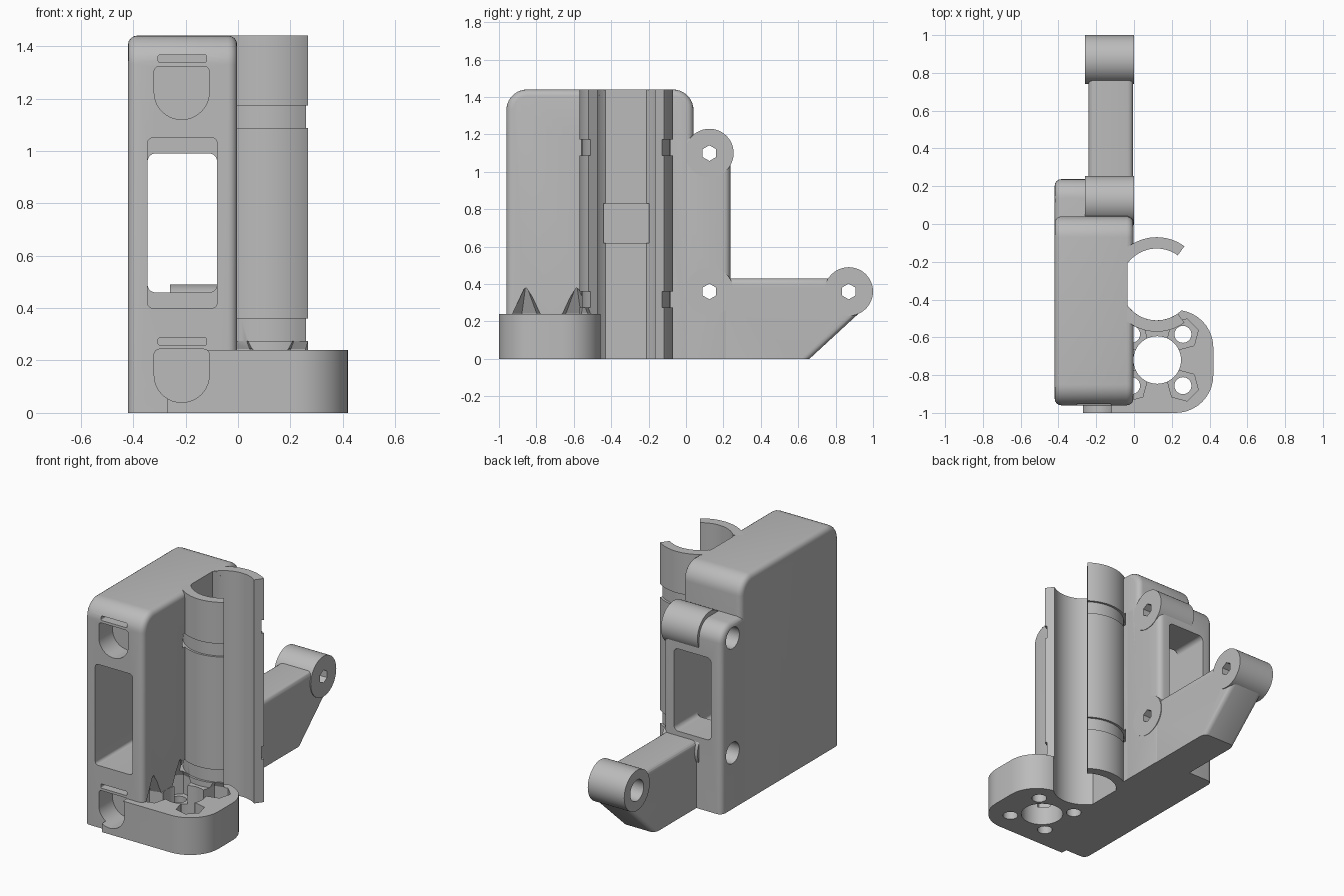
import bpy, bmesh, math
from mathutils import Vector

if "Cube" in bpy.data.objects:
    bpy.data.objects.remove(bpy.data.objects["Cube"], do_unlink=True)

grey = bpy.data.materials.new("plain grey")
grey.use_nodes = True
grey.diffuse_color = (0.5, 0.5, 0.5, 1)
grey.node_tree.nodes["Principled BSDF"].inputs["Base Color"].default_value = (0.5, 0.5, 0.5, 1)


def arc(cx, cy, r, a0, a1, n=12):
    """Points along an arc, angles in degrees."""
    angles = [math.radians(a0 + (a1 - a0) * i / n) for i in range(n + 1)]
    return [(cx + r * math.cos(a), cy + r * math.sin(a)) for a in angles]


def circle(cx, cy, r, n=48, turn=0):
    return arc(cx, cy, r, turn, turn + 360, n)[:-1]


def rounded(u0, u1, v0, v1, radii):
    """Rectangle with corner radii: low-low, high-low, high-high, low-high."""
    pts = []
    corners = ((u0, v0, 1, 1), (u1, v0, -1, 1), (u1, v1, -1, -1), (u0, v1, 1, -1))
    for i, ((u, v, su, sv), r) in enumerate(zip(corners, radii)):
        if r:
            pts += arc(u + su * r, v + sv * r, r, 180 + 90 * i, 270 + 90 * i, 10)
        else:
            pts.append((u, v))
    return pts


def ring_sector(r_in, r_out, a0, a1):
    return arc(PIPE_X, PIPE_Y, r_out, a0, a1, 40) + arc(PIPE_X, PIPE_Y, r_in, a1, a0, 40)


def prism(name, pts, axis, lo, hi, edge=0, tip=False):
    """Extrude a profile along an axis; optionally round the rims off the floor."""
    place = {"x": lambda u, v, h: (h, u, v),
             "y": lambda u, v, h: (u, h, v),
             "z": lambda u, v, h: (u, v, h)}[axis]
    bm = bmesh.new()
    low = [bm.verts.new(place(u, v, lo)) for u, v in pts]
    bm.faces.new(low)
    if tip:
        n = len(pts)
        high = [bm.verts.new(place(sum(p[0] for p in pts) / n, sum(p[1] for p in pts) / n, hi))]
    else:
        high = [bm.verts.new(place(u, v, hi)) for u, v in pts]
        bm.faces.new(high)
    for i in range(len(pts)):
        j = (i + 1) % len(pts)
        bm.faces.new([low[i], low[j], high[0]] if tip else [low[i], low[j], high[j], high[i]])
    bmesh.ops.recalc_face_normals(bm, faces=bm.faces)
    if edge:
        rims = [e for e in bm.edges
                if abs(e.verts[0].co.x - e.verts[1].co.x) < 1e-5
                and max(v.co.z for v in e.verts) > 0.01]
        bmesh.ops.bevel(bm, geom=rims, offset=edge, segments=4, profile=0.5, affect="EDGES")
    mesh = bpy.data.meshes.new(name)
    bm.to_mesh(mesh)
    bm.free()
    mesh.materials.append(grey)
    ob = bpy.data.objects.new(name, mesh)
    bpy.context.scene.collection.objects.link(ob)
    return ob


def cutter(name, *args, **kw):
    ob = prism("cutter_" + name, *args, **kw)
    ob.hide_render = True
    return ob


PIPE_X, PIPE_Y = 0.12, -0.32
HINGE_Y, HINGE_LOW, HINGE_HIGH = 0.125, 0.36, 1.1
ARM_END = 0.87

# Housing, rear block and arm
housing = prism("housing", rounded(-0.96, 0.04, 0, 1.44, (0, 0, 0.11, 0.11)), "x", -0.42, -0.003, edge=0.035)
rear_block = prism("rear_block", rounded(-0.1, 0.237, 0, 1.2, (0, 0, 0.1, 0)), "x", -0.42, -0.003, edge=0.035)
arm = prism("arm", [(0.1, 0), (0.66, 0), (0.975, 0.29), (0.87, 0.43), (0.1, 0.43)], "x", -0.24, -0.005, edge=0.03)

# Hinge barrels
barrels = [prism(name, circle(y, z, 0.13), "x", -0.26, 0) for name, y, z in (
    ("upper_barrel", HINGE_Y, HINGE_HIGH),
    ("lower_barrel", HINGE_Y, HINGE_LOW),
    ("arm_barrel", ARM_END, HINGE_LOW))]

# Foot and the two halves of the split pipe
foot = prism("foot", rounded(-0.27, 0.42, -1.0, -0.455, (0, 0.2, 0.2, 0)), "z", 0, 0.24)
shells = [prism("pipe_shell_back", ring_sector(0.19, 0.25, 54, 140), "z", 0, 1.44),
          prism("pipe_shell_front", ring_sector(0.19, 0.25, 220, 306), "z", 0, 1.44)]

# Pipe bore with a flat back, and a shallow pad pocket
limit = math.degrees(math.acos((-0.035 - PIPE_X) / 0.19))
bore = [cutter("bore", arc(PIPE_X, PIPE_Y, 0.19, -limit, limit, 48), "z", -0.1, 1.6),
        cutter("pad", rounded(-0.45, -0.19, 0.62, 0.83, (0, 0, 0, 0)), "x", -0.045, 0.1)]

# Strap grooves round the pipe
grooves = [cutter("groove", ring_sector(0.236, 0.268, 40, 320), "z", z, z + 0.085)
           for z in (0.275, 1.088)]

# Window tunnel, wider at the front
window = [cutter("window_front", rounded(-0.345, -0.08, 0.4, 1.05, [0.02] * 4), "y", -1.2, 0.0),
          cutter("window_back", rounded(-0.345, -0.08, 0.46, 0.99, [0.03] * 4), "y", -0.1, 0.5)]

# Front recesses and the slots above them
front_cuts = []
for z in (0.04, 1.12):
    front_cuts.append(cutter("recess", rounded(-0.32, -0.11, z, z + 0.203, (0.104, 0.104, 0.02, 0.02)),
                             "y", -1.2, -0.82))
    front_cuts.append(cutter("slot", rounded(-0.305, -0.12, z + 0.219, z + 0.246, [0.006] * 4),
                             "y", -1.2, -0.86))

# Hinge holes: round from one side, hexagonal from the other
pins = []
for y, z in ((HINGE_Y, HINGE_HIGH), (HINGE_Y, HINGE_LOW), (ARM_END, HINGE_LOW)):
    pins.append(cutter("pin_round", circle(y, z, 0.068), "x", -0.6, -0.1))
    pins.append(cutter("pin_hex", circle(y, z, 0.042, 6, 30), "x", -0.15, 0.1))

# Foot holes with pointed nut pockets
FOOT_X, FOOT_Y, SPREAD = 0.123, -0.72, 0.136
foot_holes = [cutter("foot_bore", circle(FOOT_X, FOOT_Y, 0.126), "z", -0.1, 0.242)]
nuts = []
for sx in (-1, 1):
    for sy in (-1, 1):
        x, y = FOOT_X + sx * SPREAD, FOOT_Y + sy * SPREAD
        turn = math.degrees(math.atan2(sy, sx)) + 30
        foot_holes.append(cutter("bolt", circle(x, y, 0.045, 24), "z", -0.1, 0.2))
        nuts.append(cutter("nut", circle(x, y, 0.084, 6, turn), "z", 0.12, 0.243))
        nuts.append(cutter("nut_tip", circle(x, y, 0.084, 6, turn), "z", 0.238, 0.4, tip=True))

jobs = [(housing, bore + grooves + window + front_cuts + foot_holes + nuts),
        (rear_block, bore + grooves + window + pins),
        (arm, pins),
        (foot, bore[:1] + front_cuts + foot_holes + nuts)]
jobs += [(b, pins + window) for b in barrels]
jobs += [(s, grooves + nuts) for s in shells]

# Cut every part, bake the result and smooth the curved faces
for part, tools in jobs:
    for tool in tools:
        mod = part.modifiers.new("cut", "BOOLEAN")
        mod.operation = "DIFFERENCE"
        mod.solver = "EXACT"
        mod.object = tool
bpy.context.view_layer.update()
depsgraph = bpy.context.evaluated_depsgraph_get()
baked = [(part, bpy.data.meshes.new_from_object(part.evaluated_get(depsgraph))) for part, _ in jobs]
for part, mesh in baked:
    part.modifiers.clear()
    part.data = mesh
for ob in list(bpy.data.objects):
    if ob.name.startswith("cutter_"):
        bpy.data.objects.remove(ob, do_unlink=True)
bpy.ops.object.select_all(action="DESELECT")
for part, _ in jobs:
    part.select_set(True)
    bpy.context.view_layer.objects.active = part
bpy.ops.object.shade_smooth_by_angle(angle=math.radians(30))
